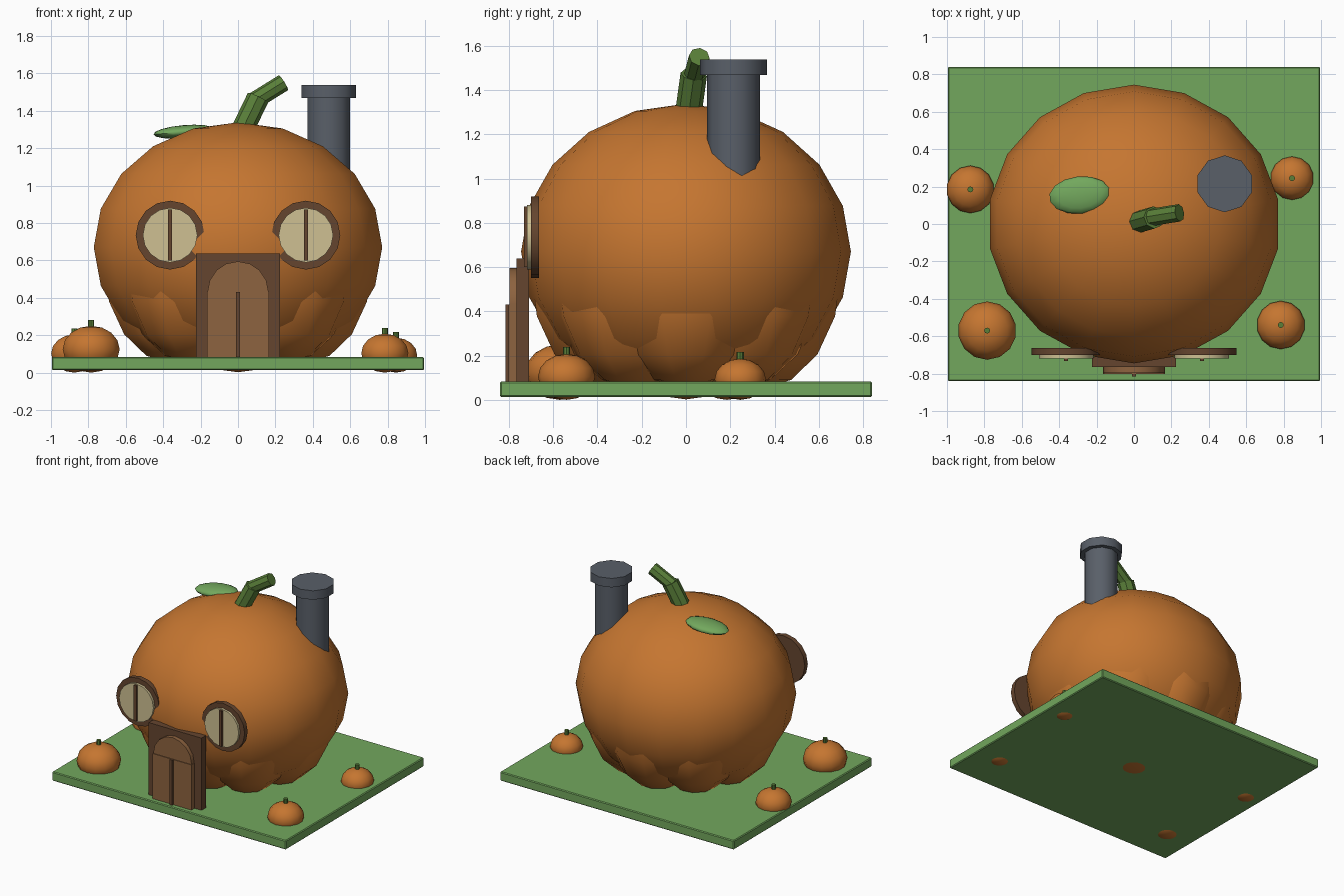
import bpy, bmesh, math
from mathutils import Vector, Matrix

if "Cube" in bpy.data.objects:
    bpy.data.objects.remove(bpy.data.objects["Cube"])


def mat(name, r, g, b):
    m = bpy.data.materials.new(name)
    m.diffuse_color = (r, g, b, 1)
    m.use_nodes = True
    m.node_tree.nodes["Principled BSDF"].inputs["Base Color"].default_value = m.diffuse_color
    return m


ORANGE = mat("pumpkin orange", 0.56, 0.18, 0.03)
GRASS = mat("grass green", 0.17, 0.39, 0.11)
STEM = mat("stem green", 0.10, 0.21, 0.04)
STONE = mat("chimney grey", 0.10, 0.115, 0.14)
DARK = mat("dark wood", 0.13, 0.06, 0.028)
WOOD = mat("door wood", 0.27, 0.125, 0.05)
GLASS = mat("window cream", 0.62, 0.53, 0.29)


def finish(name, bm, material, angle=40):
    me = bpy.data.meshes.new(name)
    bm.to_mesh(me)
    bm.free()
    ob = bpy.data.objects.new(name, me)
    bpy.context.collection.objects.link(ob)
    me.materials.append(material)
    bpy.ops.object.select_all(action='DESELECT')
    ob.select_set(True)
    bpy.context.view_layer.objects.active = ob
    bpy.ops.object.shade_smooth_by_angle(angle=math.radians(angle))
    return ob


def ellipsoid(name, loc, radii, material, segs, rings, rot=None):
    bm = bmesh.new()
    bmesh.ops.create_uvsphere(bm, u_segments=segs, v_segments=rings, radius=1)
    m = Matrix.Translation(loc) @ (rot or Matrix()) @ Matrix.Diagonal((*radii, 1))
    bmesh.ops.transform(bm, matrix=m, verts=bm.verts)
    return finish(name, bm, material, 60)


def cylinder(name, a, b, r, material, sides):
    a, b = Vector(a), Vector(b)
    d = b - a
    bm = bmesh.new()
    bmesh.ops.create_cone(bm, cap_ends=True, segments=sides, radius1=r,
                          radius2=r, depth=d.length)
    rot = Vector((0, 0, 1)).rotation_difference(d).to_matrix().to_4x4()
    bmesh.ops.transform(bm, matrix=Matrix.Translation((a + b) / 2) @ rot, verts=bm.verts)
    return finish(name, bm, material)


def box(name, lo, hi, material, bevel=0):
    lo, hi = Vector(lo), Vector(hi)
    bm = bmesh.new()
    bmesh.ops.create_cube(bm, size=1)
    m = Matrix.Translation((lo + hi) / 2) @ Matrix.Diagonal((*(hi - lo), 1))
    bmesh.ops.transform(bm, matrix=m, verts=bm.verts)
    if bevel:
        bmesh.ops.bevel(bm, geom=bm.edges[:], offset=bevel, segments=1, affect='EDGES')
    return finish(name, bm, material, 30)


# Lawn slab
box("lawn", (-0.995, -0.84, 0.013), (0.995, 0.84, 0.083), GRASS, 0.006)

# Main pumpkin shell with lobes swelling out near the ground
ellipsoid("pumpkin_body", (0, 0, 0.67), (0.783, 0.745, 0.668), ORANGE, 18, 10)
for i in range(8):
    a = i * math.pi / 4
    loc = (0.35 * math.cos(a), 0.335 * math.sin(a), 0.58)
    ellipsoid(f"pumpkin_lobe_{i}", loc, (0.385, 0.38, 0.53), ORANGE, 10, 8,
              Matrix.Rotation(a, 4, 'Z'))

# Bent stem and leaf
cylinder("stem_lower", (0.02, 0.01, 1.29), (0.107, 0.035, 1.47), 0.06, STEM, 8)
cylinder("stem_upper", (0.09, 0.035, 1.455), (0.243, 0.06, 1.55), 0.047, STEM, 8)
ellipsoid("leaf", (-0.29, 0.155, 1.288), (0.165, 0.1, 0.035), GRASS, 14, 8,
          Matrix.Rotation(math.radians(6), 4, 'Z') @ Matrix.Rotation(math.radians(-5), 4, 'Y'))

# Chimney
cylinder("chimney", (0.485, 0.215, 0.92), (0.485, 0.215, 1.48), 0.12, STONE, 10)
cylinder("chimney_cap", (0.485, 0.215, 1.468), (0.485, 0.215, 1.537), 0.152, STONE, 10)

# Round windows: frame, pane and centre bar
for side, s in (("left", -1), ("right", 1)):
    x, z = 0.363 * s, 0.735
    cylinder(f"window_frame_{side}", (x, -0.663, z), (x, -0.7, z), 0.184, DARK, 16)
    cylinder(f"window_pane_{side}", (x, -0.69, z), (x, -0.718, z), 0.146, GLASS, 16)
    box(f"window_bar_{side}", (x - 0.011, -0.733, 0.6), (x + 0.011, -0.71, 0.873), DARK)

# Door: surround, arched leaf and centre strip
box("door_frame", (-0.225, -0.765, 0.075), (0.225, -0.71, 0.638), DARK)
box("door_panel", (-0.165, -0.802, 0.075), (0.165, -0.755, 0.43), WOOD)
cylinder("door_arch", (0, -0.755, 0.432), (0, -0.797, 0.432), 0.163, WOOD, 16)
box("door_strip", (-0.011, -0.816, 0.075), (0.011, -0.795, 0.43), DARK)

# Little pumpkins on the lawn: x, y, radius, half height
patch = [(-0.875, 0.185, 0.127, 0.102), (0.845, 0.245, 0.116, 0.093),
         (-0.785, -0.57, 0.156, 0.125), (0.785, -0.54, 0.129, 0.104)]
for i, (x, y, r, h) in enumerate(patch):
    ellipsoid(f"small_pumpkin_{i}", (x, y, h), (r, r, h), ORANGE, 14, 8)
    cylinder(f"small_stem_{i}", (x, y, 2 * h - 0.02), (x, y, 2 * h + 0.031), 0.016, STEM, 8)
